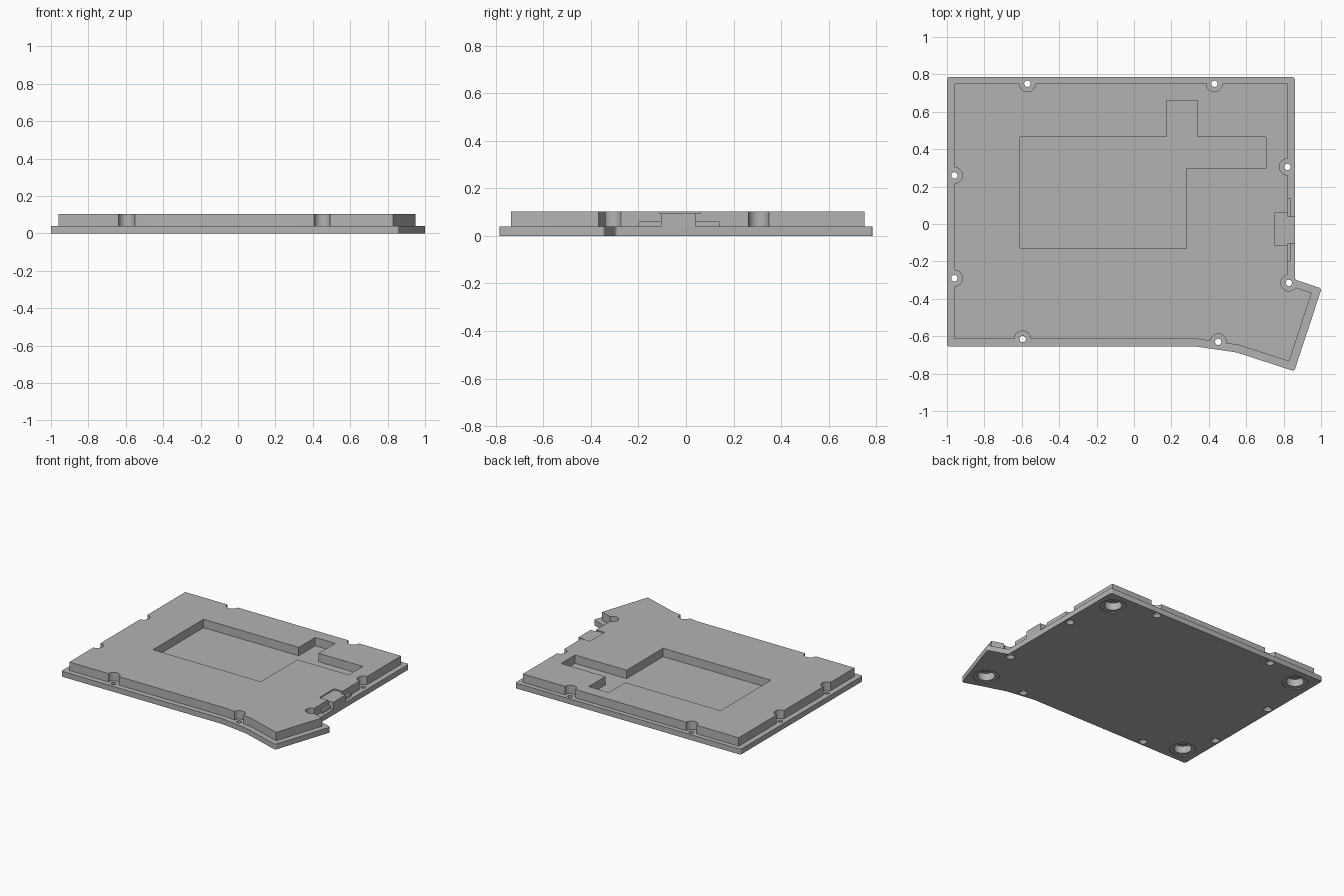
import bpy
import bmesh
from mathutils import Vector

cube = bpy.data.objects.get("Cube")
if cube:
    bpy.data.objects.remove(cube, do_unlink=True)

grey = bpy.data.materials.new("light grey")
grey.use_nodes = True
colour = (0.45, 0.45, 0.45, 1)
grey.diffuse_color = colour
grey.node_tree.nodes["Principled BSDF"].inputs["Base Color"].default_value = colour


def finish(bm, name):
    mesh = bpy.data.meshes.new(name)
    bmesh.ops.recalc_face_normals(bm, faces=bm.faces)
    bm.to_mesh(mesh)
    bm.free()
    mesh.materials.append(grey)
    obj = bpy.data.objects.new(name, mesh)
    bpy.context.collection.objects.link(obj)
    return obj


def slab(name, outline, z0, z1, radius=0):
    """Extrude a closed outline, optionally with rounded corners."""
    bm = bmesh.new()
    verts = [bm.verts.new((x, y, z0)) for x, y in outline]
    bm.faces.new(verts)
    if radius:
        bmesh.ops.bevel(bm, geom=verts, offset=radius, segments=4,
                        profile=0.5, affect='VERTICES')
    ext = bmesh.ops.extrude_face_region(bm, geom=bm.faces[:])
    top = [g for g in ext["geom"] if isinstance(g, bmesh.types.BMVert)]
    bmesh.ops.translate(bm, verts=top, vec=Vector((0, 0, z1 - z0)))
    return finish(bm, name)


def box(name, x0, x1, y0, y1, z0, z1):
    return slab(name, [(x0, y0), (x1, y0), (x1, y1), (x0, y1)], z0, z1)


def rounds(name, centres, r0, r1, z0, z1):
    """A group of upright cylinders or cones."""
    bm = bmesh.new()
    for x, y in centres:
        made = bmesh.ops.create_cone(bm, cap_ends=True, segments=40, radius1=r0,
                                     radius2=r1, depth=z1 - z0)
        bmesh.ops.translate(bm, verts=made["verts"], vec=(x, y, (z0 + z1) / 2))
    return finish(bm, name)


def cut(target, cutters):
    for cutter in cutters:
        mod = target.modifiers.new("cut", 'BOOLEAN')
        mod.operation = 'DIFFERENCE'
        mod.solver = 'EXACT'
        mod.object = cutter
    bpy.context.view_layer.update()
    graph = bpy.context.evaluated_depsgraph_get()
    mesh = bpy.data.meshes.new_from_object(target.evaluated_get(graph))
    target.modifiers.clear()
    target.data = mesh


# Lower flange and raised plate
base = slab("base_plate", [(-1, -0.655), (0.33, -0.655), (0.55, -0.687), (0.857, -0.787),
                           (1.003, -0.345), (0.86, -0.297), (0.86, 0.785), (-1, 0.785)],
            0, 0.04, 0.012)
raised = slab("raised_plate", [(-0.96, -0.615), (0.34, -0.615), (0.56, -0.648),
                               (0.83, -0.735), (0.95, -0.368), (0.82, -0.325),
                               (0.82, 0.75), (-0.96, 0.75)], 0.04, 0.103)

# Cutters: screws, foot sockets, stepped pocket and port recess
screws = [(-0.57, 0.75), (0.43, 0.75), (0.82, 0.305), (0.828, -0.315),
          (0.45, -0.63), (-0.595, -0.615), (-0.96, -0.29), (-0.96, 0.26)]
feet = [(0.735, 0.655), (-0.87, 0.655), (-0.87, -0.525), (0.78, -0.625)]
holes = rounds("screw_hole_cutter", screws, 0.017, 0.017, -0.02, 0.08)
sinks = rounds("countersink_cutter", screws, 0.038, 0.017, -0.01, 0.02)
notches = rounds("screw_notch_cutter", screws, 0.043, 0.043, 0.02, 0.15)
rims = rounds("foot_rim_cutter", feet, 0.088, 0.088, -0.02, 0.006)
bores = rounds("foot_bore_cutter", feet, 0.06, 0.06, -0.01, 0.06)
pocket = slab("pocket_cutter", [(-0.61, -0.13), (0.28, -0.13), (0.28, 0.3), (0.705, 0.3),
                                (0.705, 0.465), (0.34, 0.465), (0.34, 0.66),
                                (0.175, 0.66), (0.175, 0.465), (-0.61, 0.465)], 0.02, 0.15)
port = box("port_recess_cutter", 0.75, 0.9, -0.112, 0.06, 0.094, 0.15)
cutters = [holes, sinks, notches, rims, bores, pocket, port]
cut(base, [holes, sinks, rims, bores])
cut(raised, [notches, bores, pocket, port])
for cutter in cutters:
    bpy.data.objects.remove(cutter, do_unlink=True)

# Port ledge and block on the left-hand edge
ledge = box("port_ledge", 0.815, 0.837, -0.2, 0.14, 0.04, 0.06)
block = box("port_block", 0.815, 0.86, -0.105, 0.04, 0.04, 0.094)

# Smooth curved walls while keeping edges sharp
bpy.ops.object.select_all(action='DESELECT')
for obj in (base, raised, ledge, block):
    obj.select_set(True)
bpy.context.view_layer.objects.active = base
bpy.ops.object.shade_smooth_by_angle(angle=0.5)
